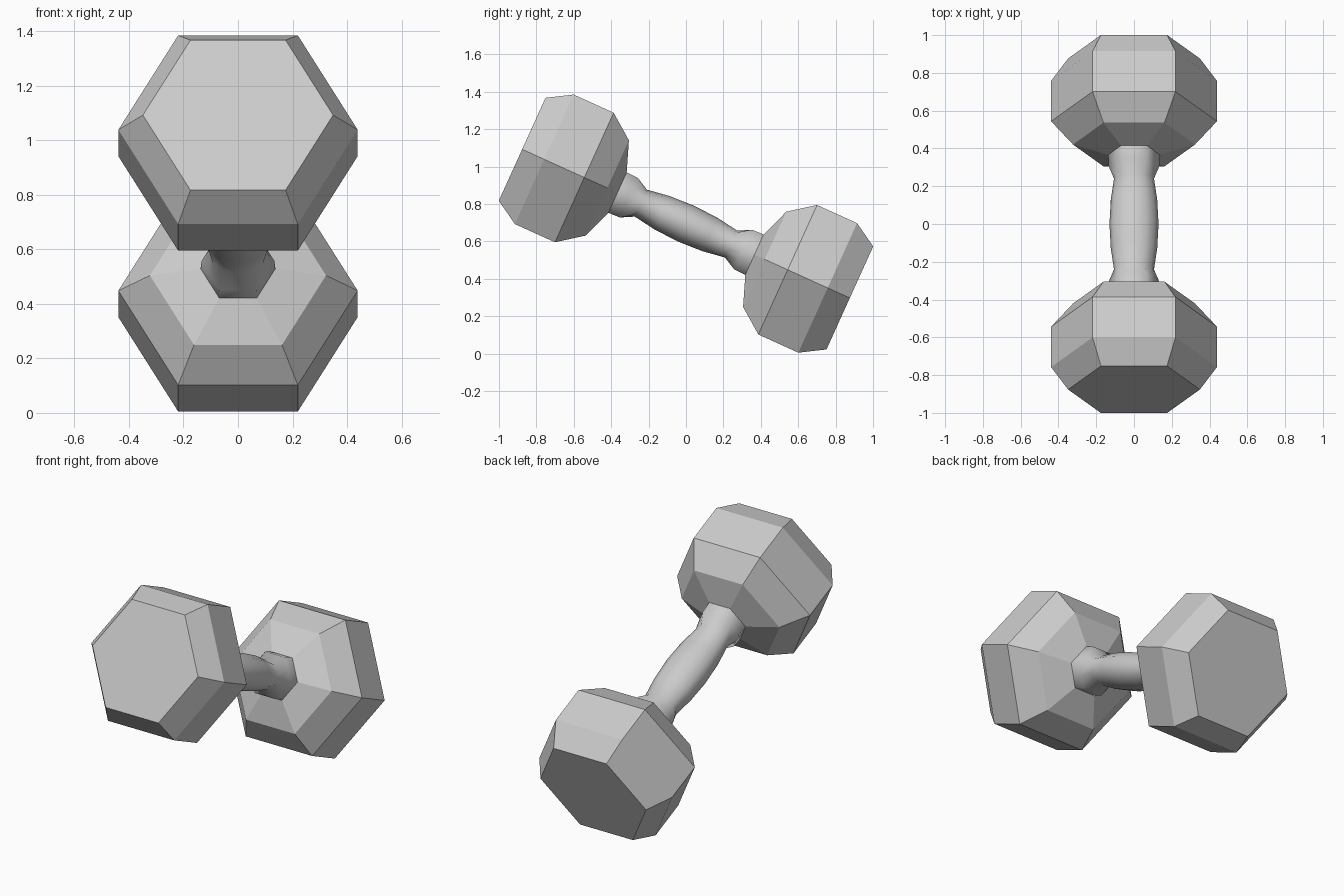
import bpy, bmesh
from math import sin, cos, radians, pi
from mathutils import Vector

if "Cube" in bpy.data.objects:
    bpy.data.objects.remove(bpy.data.objects["Cube"])

TILT = radians(24.4)
CENTRE = Vector((0, 0, 0.695))
AXIS = Vector((0, cos(TILT), -sin(TILT)))   # along the bar
UP = Vector((0, sin(TILT), cos(TILT)))      # across the bar


def place(x, u, d):
    return CENTRE + Vector((x, 0, 0)) + UP * u + AXIS * d


def hexagon(r):
    return [(r * cos(k * pi / 3), r * sin(k * pi / 3)) for k in range(6)]


def hexagon12(r):
    # hexagon outline with edge midpoints, to match the 12-sided grip
    h = hexagon(r)
    out = []
    for k in range(6):
        a, b = h[k], h[(k + 1) % 6]
        out += [a, ((a[0] + b[0]) / 2, (a[1] + b[1]) / 2)]
    return out


def oval12(rx, ru):
    return [(rx * cos(k * pi / 6), ru * sin(k * pi / 6)) for k in range(12)]


def loft(name, sections, cap_start=False):
    # sections: list of (distance along bar, outline)
    bm = bmesh.new()
    rings = [[bm.verts.new(place(x, u, d)) for x, u in outline]
             for d, outline in sections]
    n = len(rings[0])
    for a, b in zip(rings, rings[1:]):
        for k in range(n):
            j = (k + 1) % n
            bm.faces.new((a[k], a[j], b[j], b[k]))
    if cap_start:
        bm.faces.new(rings[0])
    bmesh.ops.recalc_face_normals(bm, faces=bm.faces)
    # make sure normals point away from the part's middle
    mid = sum((v.co for v in bm.verts), Vector()) / len(bm.verts)
    if sum((f.calc_center_median() - mid).dot(f.normal) for f in bm.faces) < 0:
        bmesh.ops.reverse_faces(bm, faces=bm.faces)
    mesh = bpy.data.meshes.new(name)
    bm.to_mesh(mesh)
    bm.free()
    obj = bpy.data.objects.new(name, mesh)
    bpy.context.collection.objects.link(obj)
    return obj


# hexagonal weights, one at each end
HEAD = [(0.962, 0.349), (0.832, 0.439), (0.597, 0.439), (0.462, 0.323), (0.402, 0.137)]
for name, s in (("front_weight", -1), ("back_weight", 1)):
    loft(name, [(s * d, hexagon(r)) for d, r in HEAD], cap_start=True)

# oval grip, swelling in the middle and flaring to hexagonal collars
half = [(0.402, hexagon12(0.137)), (0.335, hexagon12(0.134)),
        (0.265, oval12(0.106, 0.079)), (0.14, oval12(0.123, 0.098))]
grip = ([(-d, o) for d, o in half] + [(0, oval12(0.13, 0.105))] + half[::-1])
handle = loft("handle", grip)
for p in handle.data.polygons:
    p.use_smooth = True
